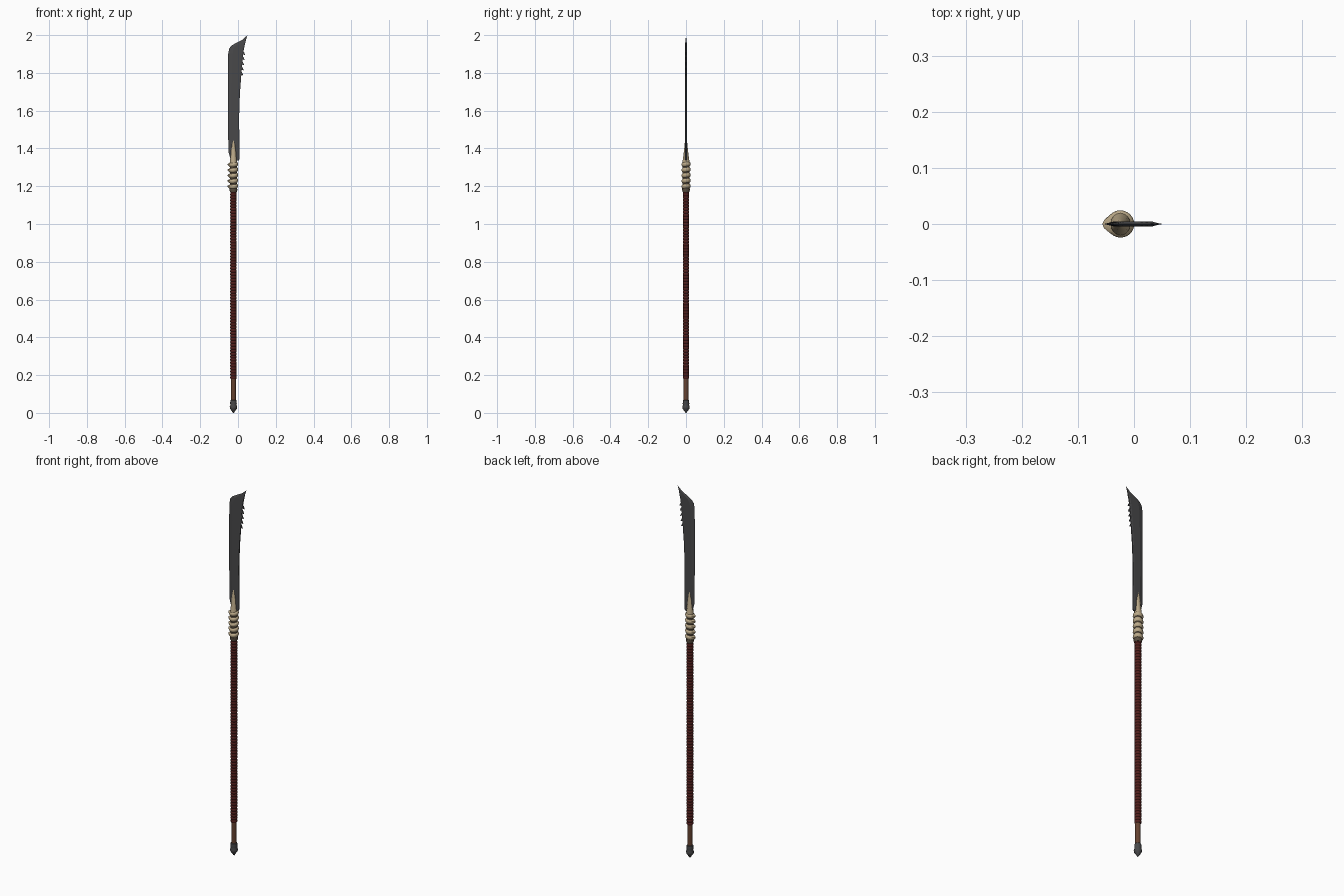
import bpy, bmesh, math
from mathutils import Vector, Matrix

if "Cube" in bpy.data.objects:
    bpy.data.objects.remove(bpy.data.objects["Cube"])

CX = -0.024  # shaft axis


def material(name, rgb):
    m = bpy.data.materials.new(name)
    m.diffuse_color = (*rgb, 1)
    m.use_nodes = True
    m.node_tree.nodes["Principled BSDF"].inputs["Base Color"].default_value = m.diffuse_color
    return m


STEEL = material("dark_steel", (0.065, 0.065, 0.068))
BONE = material("bone", (0.50, 0.40, 0.25))
CORD = material("red_cord", (0.085, 0.014, 0.012))
WOOD = material("wood", (0.13, 0.055, 0.03))
SINEW = material("dark_binding", (0.10, 0.075, 0.05))


def loft(name, sections, mat, angle=40):
    """Skin a stack of equal-length point loops and cap both ends."""
    bm = bmesh.new()
    loops = [[bm.verts.new(p) for p in s] for s in sections]
    n = len(loops[0])
    for a, b in zip(loops, loops[1:]):
        for i in range(n):
            j = (i + 1) % n
            bm.faces.new((a[i], a[j], b[j], b[i]))
    bm.faces.new(loops[0][::-1])
    bm.faces.new(loops[-1])
    bmesh.ops.remove_doubles(bm, verts=bm.verts, dist=1e-6)
    bmesh.ops.recalc_face_normals(bm, faces=bm.faces)
    me = bpy.data.meshes.new(name)
    bm.to_mesh(me)
    bm.free()
    ob = bpy.data.objects.new(name, me)
    bpy.context.collection.objects.link(ob)
    me.materials.append(mat)
    if angle:
        bpy.context.view_layer.objects.active = ob
        ob.select_set(True)
        bpy.ops.object.shade_smooth_by_angle(angle=math.radians(angle))
        ob.select_set(False)
    return ob


def ellipse(rx, ry, z, n=16):
    return [(CX + rx * math.cos(i * math.tau / n), ry * math.sin(i * math.tau / n), z)
            for i in range(n)]


def lathe(name, profile, mat, n=16):
    return loft(name, [ellipse(r, r, z, n) for r, z in profile], mat)


# Pommel, bare wood end and corded grip
lathe("pommel", [(0.003, 0.0), (0.009, 0.010), (0.018, 0.022), (0.020, 0.032), (0.016, 0.042),
                 (0.0175, 0.048), (0.0165, 0.066), (0.012, 0.070)], STEEL, 12)
lathe("wood_shaft", [(0.013, 0.06), (0.013, 1.20)], WOOD)
turns, z0, z1 = 64, 0.18, 1.18
step = (z1 - z0) / turns
grip = []
for i in range(turns):
    z = z0 + i * step
    grip += [(0.0145, z), (0.0172, z + step * 0.3), (0.0172, z + step * 0.7)]
lathe("grip_wrap", grip + [(0.0145, z1)], CORD, 14)

# Binding core and its lower collar
lathe("binding_core", [(0.018, 1.17), (0.021, 1.18), (0.018, 1.20), (0.018, 1.33),
                       (0.012, 1.34)], SINEW)

# Tilted bone vertebrae, each with a spur toward the cutting side
for k in range(5):
    zc = 1.200 + k * 0.029
    tilt = Matrix.Rotation(math.radians(9), 3, 'X') @ Matrix.Rotation(math.radians(-8), 3, 'Y')
    secs = []
    for r, dz, spur in ((0.017, -0.013, 0), (0.0215, -0.009, 0.002), (0.0245, -0.001, 0.006),
                        (0.0235, 0.006, 0.0085), (0.017, 0.011, 0.001)):
        loop = []
        for i in range(24):
            a = i * math.tau / 24
            rr = r + spur * max(0, -math.cos(a)) ** 10
            p = tilt @ Vector((rr * math.cos(a), rr * math.sin(a), dz))
            loop.append(p + Vector((CX, 0, zc)))
        secs.append(loop)
    loft(f"vertebra_{k + 1}", secs, BONE, 50)

# Bone socket tapering up both faces of the blade
loft("bone_socket", [ellipse(rx, ry, z) for rx, ry, z in (
    (0.018, 0.021, 1.318), (0.018, 0.018, 1.335), (0.015, 0.014, 1.36), (0.0125, 0.010, 1.395),
    (0.008, 0.007, 1.425), (0.002, 0.004, 1.447))], BONE)

# Blade: cutting edge (x, z) paired with spine (x, z)
pairs = [((-0.038, 1.335), (0.004, 1.335)), ((-0.051, 1.385), (0.008, 1.345)),
         ((-0.053, 1.58), (0.006, 1.57)), ((-0.053, 1.70), (0.010, 1.69)),
         ((-0.053, 1.80), (0.017, 1.78)), ((-0.052, 1.90), (0.026, 1.89)),
         ((-0.047, 1.928), (0.030, 1.92)), ((-0.035, 1.944), (0.034, 1.94)),
         ((-0.008, 1.960), (0.038, 1.958)), ((0.022, 1.975), (0.043, 1.978)),
         ((0.050, 1.999), (0.051, 2.0))]
secs = []
for i, ((ex, ez), (sx, sz)) in enumerate(pairs):
    t = 0.0045 * min(1, (sx - ex) / 0.05)
    bx, bz = ex + 0.3 * (sx - ex), ez + 0.3 * (sz - ez)
    secs.append([(ex, 0, ez), (bx, -t, bz), (sx - 0.1 * (sx - ex), -t, sz), (sx, -t * 0.6, sz),
                 (sx, t * 0.6, sz), (sx - 0.1 * (sx - ex), t, sz), (bx, t, bz)])
loft("blade", secs, STEEL, 8)

# Barbs along the spine
for k in range(5):
    z = 1.795 + k * 0.027
    x = 0.016 + k * 0.0026
    outline = [(x - 0.006, z - 0.003), (x + 0.012, z - 0.009), (x + 0.006, z + 0.006),
               (x - 0.004, z + 0.018)]
    loft(f"barb_{k + 1}", [[(px, y, pz) for px, pz in outline] for y in (-0.0025, 0.0025)],
         STEEL, 0)
